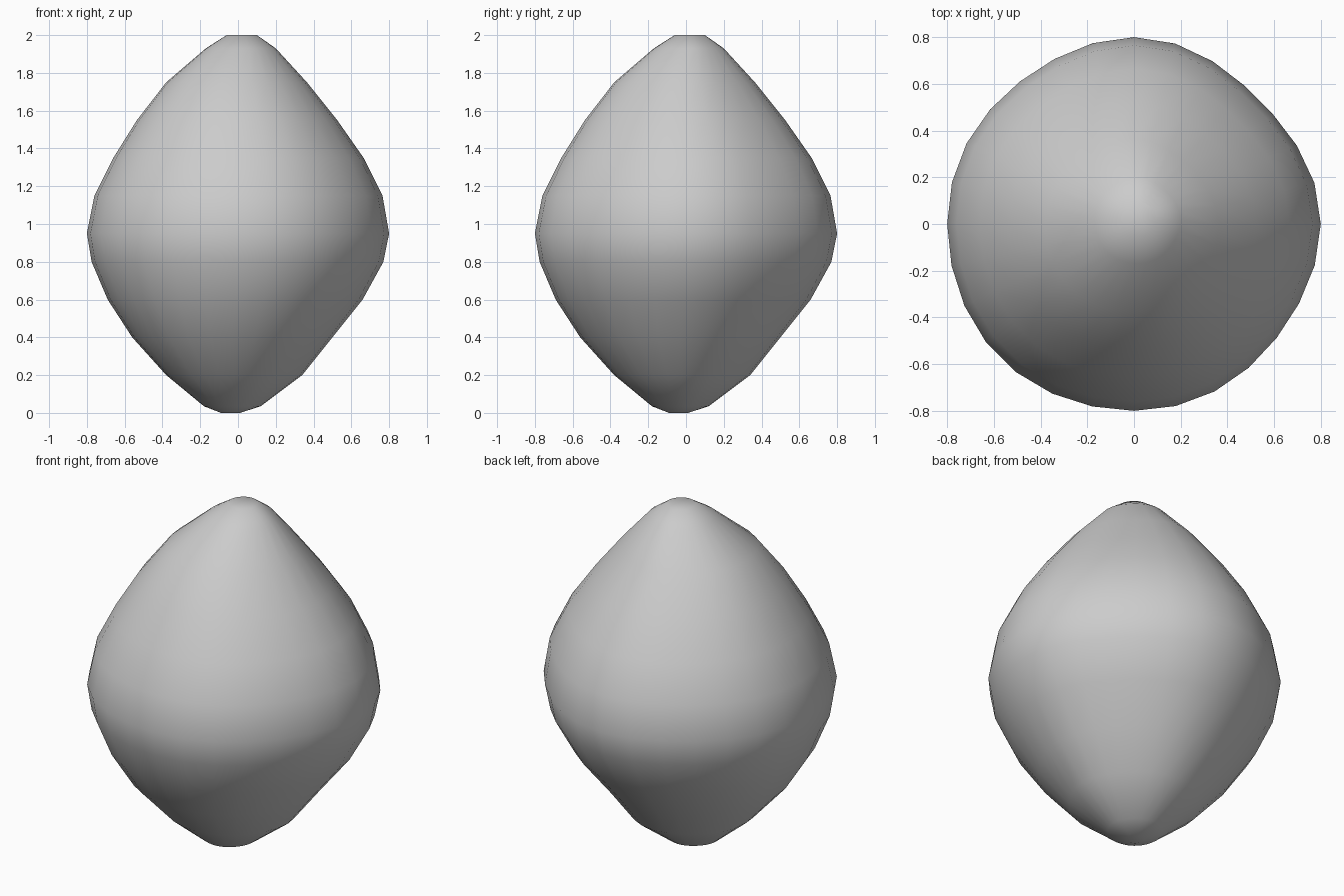
import bpy, bmesh
from math import sin, cos, pi, tau

cube = bpy.data.objects.get("Cube")
if cube:
    bpy.data.objects.remove(cube, do_unlink=True)

# Plain grey clay
grey = bpy.data.materials.new("plain grey")
grey.use_nodes = True
colour = (0.6, 0.6, 0.6, 1)
grey.diffuse_color = colour
grey.node_tree.nodes["Principled BSDF"].inputs["Base Color"].default_value = colour

# Height, near edge and far edge of each ring; the tips lean slightly
PROFILE = [
    (0.0, -0.09, 0.01), (0.035, -0.18, 0.12), (0.2, -0.38, 0.34),
    (0.4, -0.56, 0.5), (0.6, -0.69, 0.66), (0.8, -0.775, 0.77),
    (0.95, -0.8, 0.8), (1.15, -0.76, 0.765), (1.35, -0.66, 0.665),
    (1.55, -0.535, 0.525), (1.75, -0.38, 0.365), (1.93, -0.17, 0.2),
    (2.0, -0.06, 0.1),
]
SIDES = 28


def outline(angle):
    """Rounded section, a little flatter on one diagonal."""
    return 1 - sin(2 * angle) ** 2 * (0.02 + 0.035 * cos(angle - pi / 4))


# Body: stacked rings bridged with quads and closed at both tips
bm = bmesh.new()
rings = []
for z, low, high in PROFILE:
    centre, radius = (low + high) / 2, (high - low) / 2
    ring = []
    for i in range(SIDES):
        a = tau * i / SIDES
        r = radius * outline(a)
        ring.append(bm.verts.new((centre + r * cos(a), centre + r * sin(a), z)))
    rings.append(ring)
for lower, upper in zip(rings, rings[1:]):
    for i in range(SIDES):
        j = (i + 1) % SIDES
        bm.faces.new((lower[i], lower[j], upper[j], upper[i]))
bm.faces.new(reversed(rings[0]))
bm.faces.new(rings[-1])
for face in bm.faces:
    face.smooth = True

mesh = bpy.data.meshes.new("rounded_body")
bm.to_mesh(mesh)
bm.free()
mesh.materials.append(grey)
body = bpy.data.objects.new("rounded_body", mesh)
bpy.context.collection.objects.link(body)
